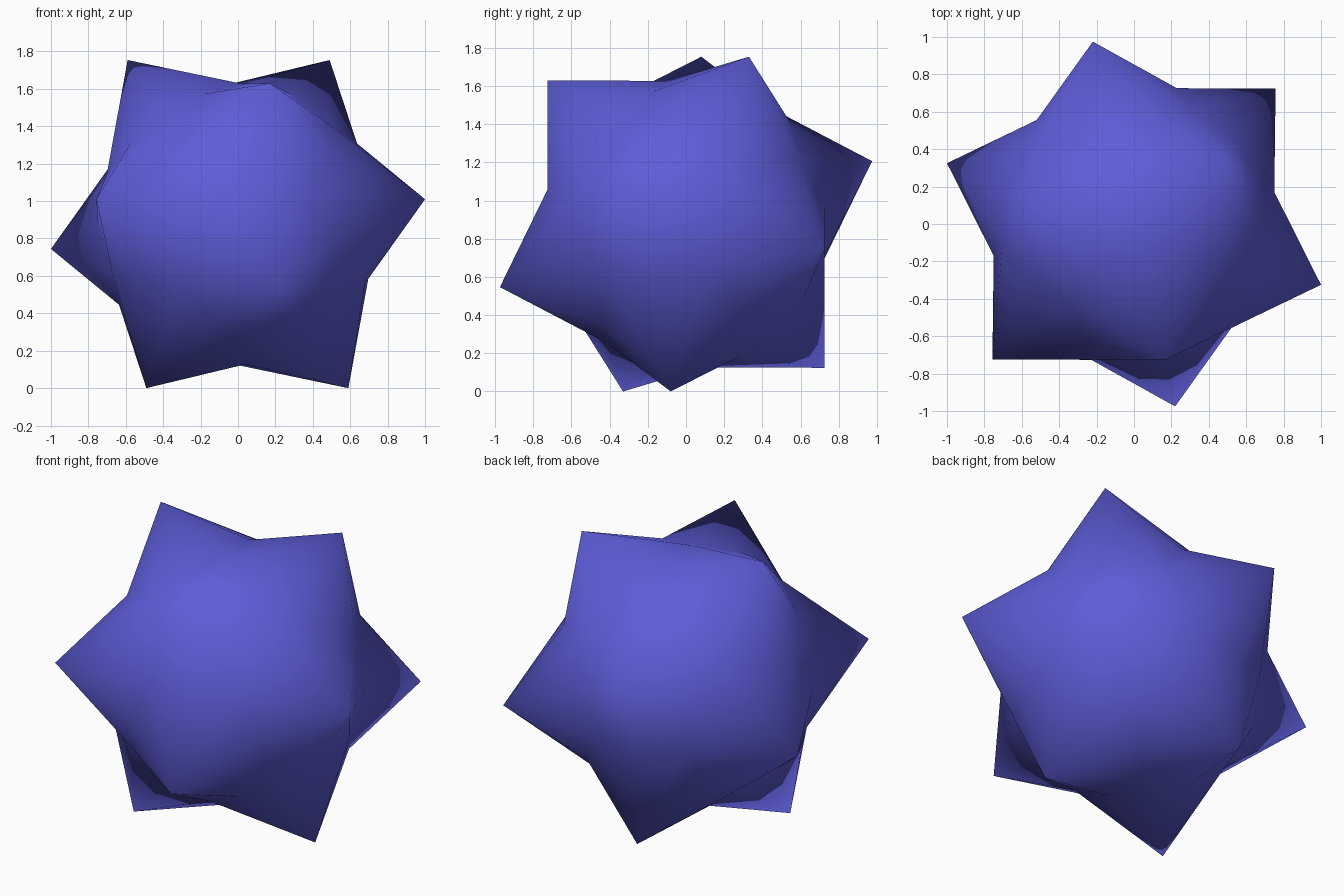
import bpy, bmesh
from mathutils import Vector

cube = bpy.data.objects.get("Cube")
if cube:
    bpy.data.objects.remove(cube, do_unlink=True)

MID_Z = 0.877      # height of the star's centre
VALLEY = 0.854     # how far edge midpoints sink toward the centre
PIT = 3 * VALLEY / (2 + VALLEY)   # keeps every tip-to-opposite-valley ridge straight

# Six spike tips relative to the centre; the other six are their antipodes
tips = [(-0.59, 0.08, 0.877), (0.49, 0.33, 0.877), (0.17, -0.725, 0.753),
        (1.0, -0.325, 0.133), (-0.757, -0.725, 0.133), (0.22, -0.975, -0.33)]

# Icosahedral core through the tips
bm = bmesh.new()
for t in tips:
    bm.verts.new(t)
    bm.verts.new(-Vector(t))
bmesh.ops.convex_hull(bm, input=bm.verts[:])

# Sink the centre of each edge into a valley
centres = {f: f.calc_center_median() for f in bm.faces}
for e in bm.edges[:]:
    _, v = bmesh.utils.edge_split(e, e.verts[0], 0.5)
    v.co *= VALLEY

# Fan each face around a sunken centre
for f, c in list(centres.items()):
    poked = bmesh.ops.poke(bm, faces=[f])
    poked["verts"][0].co = c * PIT

bmesh.ops.recalc_face_normals(bm, faces=bm.faces[:])
bmesh.ops.translate(bm, verts=bm.verts[:], vec=(0, 0, MID_Z))
for f in bm.faces:
    f.smooth = True

mesh = bpy.data.meshes.new("spiked_star")
bm.to_mesh(mesh)
bm.free()

# Violet blue surface
mat = bpy.data.materials.new("violet_blue")
mat.use_nodes = True
colour = (0.11, 0.11, 0.70, 1.0)
mat.diffuse_color = colour
mat.node_tree.nodes["Principled BSDF"].inputs["Base Color"].default_value = colour
mesh.materials.append(mat)

star = bpy.data.objects.new("spiked_star", mesh)
bpy.context.collection.objects.link(star)
